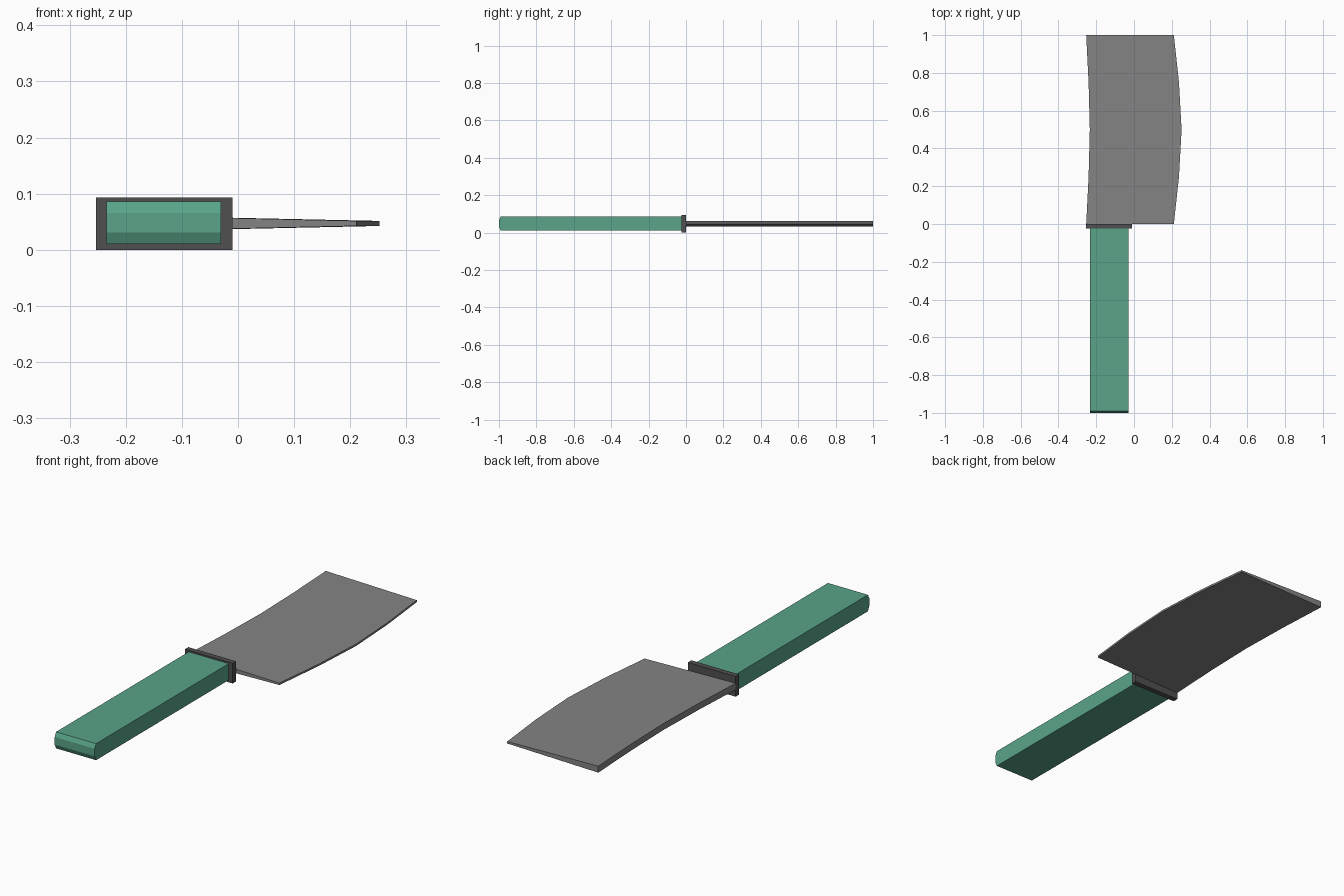
import bpy, bmesh

if "Cube" in bpy.data.objects:
    bpy.data.objects.remove(bpy.data.objects["Cube"])


def material(name, rgb):
    mat = bpy.data.materials.new(name)
    mat.diffuse_color = (*rgb, 1)
    mat.use_nodes = True
    mat.node_tree.nodes["Principled BSDF"].inputs["Base Color"].default_value = mat.diffuse_color
    return mat


def loft(name, rings, mat):
    """Skin a list of matching closed rings and cap both ends."""
    bm = bmesh.new()
    loops = [[bm.verts.new(p) for p in ring] for ring in rings]
    n = len(loops[0])
    for a, b in zip(loops, loops[1:]):
        for i in range(n):
            j = (i + 1) % n
            bm.faces.new((a[i], a[j], b[j], b[i]))
    bm.faces.new(loops[0])
    bm.faces.new(loops[-1])
    bmesh.ops.recalc_face_normals(bm, faces=bm.faces)
    mesh = bpy.data.meshes.new(name)
    bm.to_mesh(mesh)
    bm.free()
    obj = bpy.data.objects.new(name, mesh)
    bpy.context.collection.objects.link(obj)
    mesh.materials.append(mat)
    return obj


green = material("green_grip", (0.10, 0.37, 0.25))
dark_grey = material("dark_grey", (0.08, 0.08, 0.08))
steel_grey = material("steel_grey", (0.23, 0.23, 0.23))

# Grip: side profile with a chamfered butt, swept across the width
profile = [(-0.02, 0.01), (-0.99, 0.01), (-1.0, 0.031),
           (-1.0, 0.066), (-0.99, 0.086), (-0.02, 0.086)]
loft("grip", [[(x, y, z) for y, z in profile] for x in (-0.234, -0.03)], green)

# Guard plate
loft("guard", [[(x, y, z) for x, z in ((-0.253, 0), (-0.01, 0), (-0.01, 0.093), (-0.253, 0.093))]
               for y in (-0.025, 0.0)], dark_grey)

# Blade: bowed cross-sections, thick spine tapering to the cutting edge
ZC = 0.047
rings = []
for y, bow in ((0, 0), (0.25, 0.66), (0.5, 1), (0.75, 0.66), (1, 0)):
    spine, edge = -0.253 + 0.019 * bow, 0.211 + 0.041 * bow
    rings.append([(spine, y, ZC - 0.015), (edge, y, ZC - 0.0045),
                  (edge, y, ZC + 0.0045), (spine, y, ZC + 0.015)])
loft("blade", rings, steel_grey)
